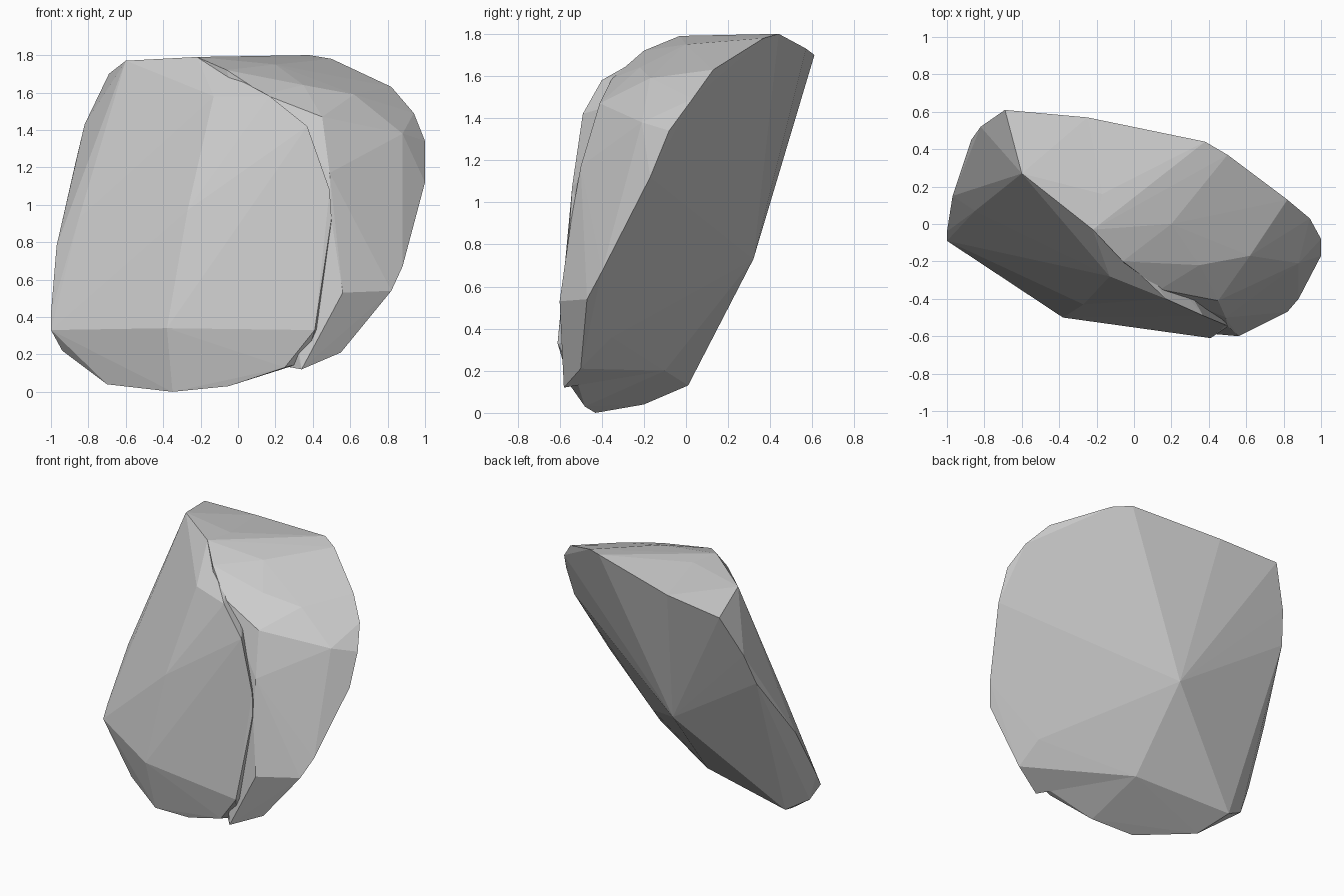
import bpy, bmesh


def faceted_stone(name, points):
    """Flat-faced convex block from its corner points."""
    bm = bmesh.new()
    for p in points:
        bm.verts.new(p)
    bmesh.ops.convex_hull(bm, input=bm.verts[:])
    loose = [v for v in bm.verts if not v.link_faces]
    bmesh.ops.delete(bm, geom=loose, context='VERTS')
    bmesh.ops.recalc_face_normals(bm, faces=bm.faces[:])
    mesh = bpy.data.meshes.new(name)
    bm.to_mesh(mesh)
    bm.free()
    ob = bpy.data.objects.new(name, mesh)
    bpy.context.collection.objects.link(ob)
    return ob


# Corners of the leaning back and the top, shared by both blocks
shared = [(-.10, -.10, .20), (-.12, .32, .73), (-.22, .49, 1.50),
          (-.25, .57, 1.73), (-.17, .16, 1.785), (-.22, -.03, 1.79)]

# Front left slab
slab = faceted_stone("boulder", shared + [
    # top and front face
    (-.60, .27, 1.77), (-.69, .61, 1.70), (-.13, -.28, 1.58),
    (.17, -.40, 1.58), (.37, -.49, 1.42), (.49, -.54, 1.08), (.50, -.55, .93),
    (-.27, -.43, .97), (-.38, -.50, .34), (.41, -.61, .33),
    # left side
    (-.85, .07, .93), (-.87, .45, 1.22), (-.82, .52, 1.43), (-.90, .24, .86),
    (-.97, .15, .78), (-1, -.04, .42), (-1, -.09, .33),
    # underside
    (-.94, -.05, .22), (-.79, .01, .13), (-.70, -.20, .04), (-.35, -.43, 0),
    (-.05, -.48, .03), (.25, -.55, .13), (.36, -.52, .16), (.49, -.36, .35),
])

# Right rear block
rear = faceted_stone("rear_block", shared + [
    # back face
    (.51, -.35, .36), (.44, .01, .96), (.42, .32, 1.56),
    # right rim, bottom to top
    (.34, -.58, .12), (.55, -.50, .21), (.82, -.47, .54), (.88, -.40, .67),
    (.97, -.22, 1.02), (1, -.17, 1.12), (1, -.08, 1.34), (.94, .03, 1.49),
    (.82, .13, 1.63), (.50, .37, 1.78), (.38, .44, 1.80),
    # front and top faces
    (.56, -.60, .53), (.50, -.545, .92), (.49, -.50, 1.17), (.73, -.37, 1.11),
    (.45, -.41, 1.47), (.88, -.21, 1.38), (.62, -.17, 1.59), (.35, -.22, 1.64),
    (.20, 0, 1.75), (-.06, -.20, 1.72), (.14, -.35, 1.59),
])

# Fuse both into one stone
mod = slab.modifiers.new("fuse", 'BOOLEAN')
mod.operation, mod.solver, mod.object = 'UNION', 'EXACT', rear
bpy.context.view_layer.objects.active = slab
slab.select_set(True)
bpy.ops.object.modifier_apply(modifier=mod.name)
bpy.data.objects.remove(rear)
